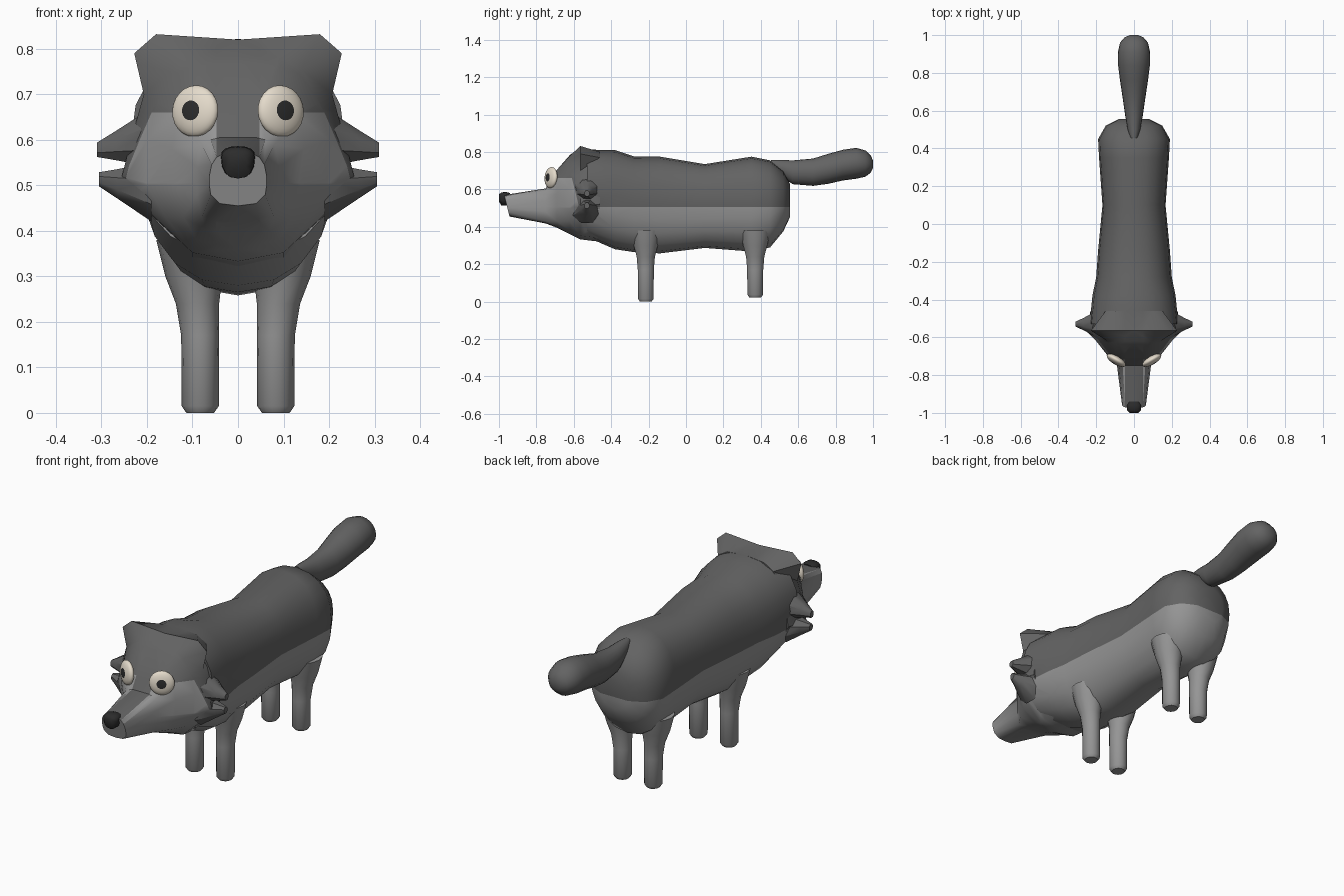
import bpy, bmesh, math
from mathutils import Vector, Matrix

if "Cube" in bpy.data.objects:
    bpy.data.objects.remove(bpy.data.objects["Cube"])


def material(name, r, g, b):
    m = bpy.data.materials.new(name)
    m.diffuse_color = (r, g, b, 1)
    m.use_nodes = True
    m.node_tree.nodes["Principled BSDF"].inputs["Base Color"].default_value = m.diffuse_color
    return m


DARK = material("dark grey fur", 0.125, 0.125, 0.125)
LIGHT = material("light grey fur", 0.30, 0.30, 0.30)
CREAM = material("eye cream", 0.78, 0.71, 0.60)
BLACK = material("nose black", 0.025, 0.025, 0.025)


def finish(name, bm, mats, angle=40):
    bmesh.ops.recalc_face_normals(bm, faces=bm.faces)
    me = bpy.data.meshes.new(name)
    bm.to_mesh(me)
    bm.free()
    for m in mats:
        me.materials.append(m)
    ob = bpy.data.objects.new(name, me)
    bpy.context.collection.objects.link(ob)
    bpy.ops.object.select_all(action='DESELECT')
    ob.select_set(True)
    bpy.context.view_layer.objects.active = ob
    bpy.ops.object.shade_smooth_by_angle(angle=math.radians(angle))
    return ob


def loft(rings):
    """Skin a list of equal closed rings and cap both ends."""
    bm = bmesh.new()
    loops = [[bm.verts.new(p) for p in ring] for ring in rings]
    n = len(loops[0])
    for a, b in zip(loops, loops[1:]):
        for i in range(n):
            j = (i + 1) % n
            bm.faces.new((a[i], a[j], b[j], b[i]))
    bm.faces.new(loops[0])
    bm.faces.new(loops[-1])
    return bm


def oval(y, zb, zt, hw, wide=0.5, n=20, power=2.0):
    """Cross-section across y; wide = height fraction of the widest line."""
    zm = zb + (zt - zb) * wide
    pts = []
    for i in range(n):
        a = 2 * math.pi * i / n
        c, s = math.cos(a), math.sin(a)
        x = hw * math.copysign(abs(c) ** (2 / power), c)
        h = (zt - zm) if s > 0 else (zm - zb)
        pts.append((x, y, zm + h * math.copysign(abs(s) ** (2 / power), s)))
    return pts


def cut(bm, co, no):
    geom = bm.verts[:] + bm.edges[:] + bm.faces[:]
    bmesh.ops.bisect_plane(bm, geom=geom, dist=1e-5, plane_co=co, plane_no=no)


# Body: dark back over light belly
body = [(-.53, .345, .81, .235), (-.38, .28, .81, .22), (-.28, .265, .777, .20),
        (-.14, .258, .775, .19), (.10, .287, .735, .167), (.35, .268, .775, .185),
        (.45, .29, .755, .19), (.52, .375, .70, .15), (.555, .45, .63, .08)]
bm = loft([oval(*r, wide=0.55, power=2.3) for r in body])
cut(bm, (0, 0, .505), (0, 0, 1))
for f in bm.faces:
    f.material_index = 0 if f.calc_center_median().z > .505 else 1
finish("body", bm, [DARK, LIGHT])

# Head: half outlines from crown over ear and cheek to chin, mirrored
head = [
    (-.46, [(0, .81), (.10, .80), (.15, .77), (.20, .69), (.22, .60), (.23, .52), (.19, .43), (.1, .34), (0, .32)]),
    (-.565, [(0, .82), (.18, .832), (.228, .79), (.207, .70), (.235, .60), (.255, .52), (.205, .45), (.1, .352), (0, .333)]),
    (-.62, [(0, .785), (.09, .78), (.14, .755), (.178, .68), (.20, .60), (.20, .50), (.16, .43), (.09, .38), (0, .36)]),
    (-.69, [(0, .705), (.06, .705), (.1, .695), (.135, .65), (.145, .58), (.14, .50), (.12, .43), (.07, .40), (0, .395)]),
    (-.75, [(0, .605), (.04, .605), (.06, .60), (.08, .59), (.09, .54), (.09, .48), (.08, .43), (.05, .42), (0, .418)]),
    (-.96, [(0, .57), (.03, .57), (.047, .562), (.058, .545), (.063, .52), (.063, .50), (.06, .48), (.04, .46), (0, .455)]),
]
rings = []
for k, (y, half) in enumerate(head):
    slant = 0.25 if k == 5 else 0
    full = half + [(-x, z) for x, z in half[-2:0:-1]]
    rings.append([(x, y - slant * (z - .52), z) for x, z in full])
bm = loft(rings)
bmesh.ops.triangulate(bm, faces=[f for f in bm.faces if len(f.verts) == 4])
mask_co, mask_no = Vector((0, -.61, .66)), Vector((0, .97, .243))
for co, no in (((0, 0, .66), (0, 0, 1)), ((0, 0, .505), (0, 0, 1)), (mask_co, mask_no),
               ((.047, 0, 0), (1, 0, 0)), ((-.047, 0, 0), (1, 0, 0))):
    cut(bm, co, no)
bm.normal_update()
for f in bm.faces:
    c = f.calc_center_median()
    behind = (c - mask_co).dot(mask_no) > 0
    bridge = abs(c.x) < .047 and c.z > .555 and c.y > -.958
    dark = c.z > .66 or (behind and c.z > .505) or bridge
    f.material_index = 0 if dark else 1
finish("head", bm, [DARK, LIGHT])

# Cheek tufts, two blunt spikes on each side
for side, label in ((1, "left"), (-1, "right")):
    for i, (z0, z1, tip) in enumerate(((.605, .578, .31), (.485, .513, .305))):
        rings = []
        for t, ry, rz in ((0, .08, .07), (.65, .035, .035), (1, .014, .017)):
            x, z = .19 + (tip - .19) * t, z0 + (z1 - z0) * t
            rings.append([(side * x, -.53 + ry * math.cos(a), z + rz * math.sin(a))
                          for a in [math.tau * (j + .5) / 8 for j in range(8)]])
        finish(f"cheek_tuft_{label}_{i + 1}", loft(rings), [DARK])

# Nose
bm = loft([oval(*r, wide=0.68, n=16, power=2.4) for r in
           ((-1.0, .535, .573, .022), (-.988, .515, .584, .036), (-.96, .515, .586, .038), (-.94, .53, .58, .03))])
finish("nose", bm, [BLACK], 50)

# Eyes: flattened balls with a pupil at the pole
for side, label in ((1, "left"), (-1, "right")):
    bm = bmesh.new()
    bmesh.ops.create_uvsphere(bm, u_segments=24, v_segments=16, radius=1)
    for f in bm.faces:
        f.material_index = 1 if f.calc_center_median().z > math.cos(math.radians(22)) else 0
    aim = Vector((side * .5, -.86, .08)).to_track_quat('Z', 'Y').to_matrix().to_4x4()
    place = Matrix.Translation((side * .094, -.722, .663)) @ aim @ Matrix.Diagonal((.057, .057, .022, 1))
    bmesh.ops.transform(bm, matrix=place, verts=bm.verts)
    finish(f"eye_{label}", bm, [CREAM, BLACK], 60)

# Legs: straight posts flaring into the belly
for name, y, foot in (("front", -.215, 0), ("back", .37, .022)):
    for side, label in ((1, "left"), (-1, "right")):
        rings = []
        for z, r, dx in ((foot, .032, 0), (foot + .015, .043, 0), (.17, .044, 0), (.24, .05, .006), (.30, .066, .014), (.38, .085, .016)):
            rings.append([(side * (.083 + dx) + r * .95 * math.cos(a), y + r * math.sin(a), z)
                          for a in [math.tau * j / 14 for j in range(14)]])
        finish(f"{name}_leg_{label}", loft(rings), [LIGHT], 50)

# Tail: thick brush
tail = [(.455, .725, .757, .018), (.50, .675, .758, .033), (.57, .628, .755, .046),
        (.68, .619, .765, .062), (.76, .63, .79, .074), (.84, .648, .812, .084),
        (.91, .657, .822, .085), (.96, .668, .808, .074), (.988, .69, .78, .05), (1.0, .715, .755, .022)]
finish("tail", loft([oval(*r) for r in tail]), [DARK], 60)
